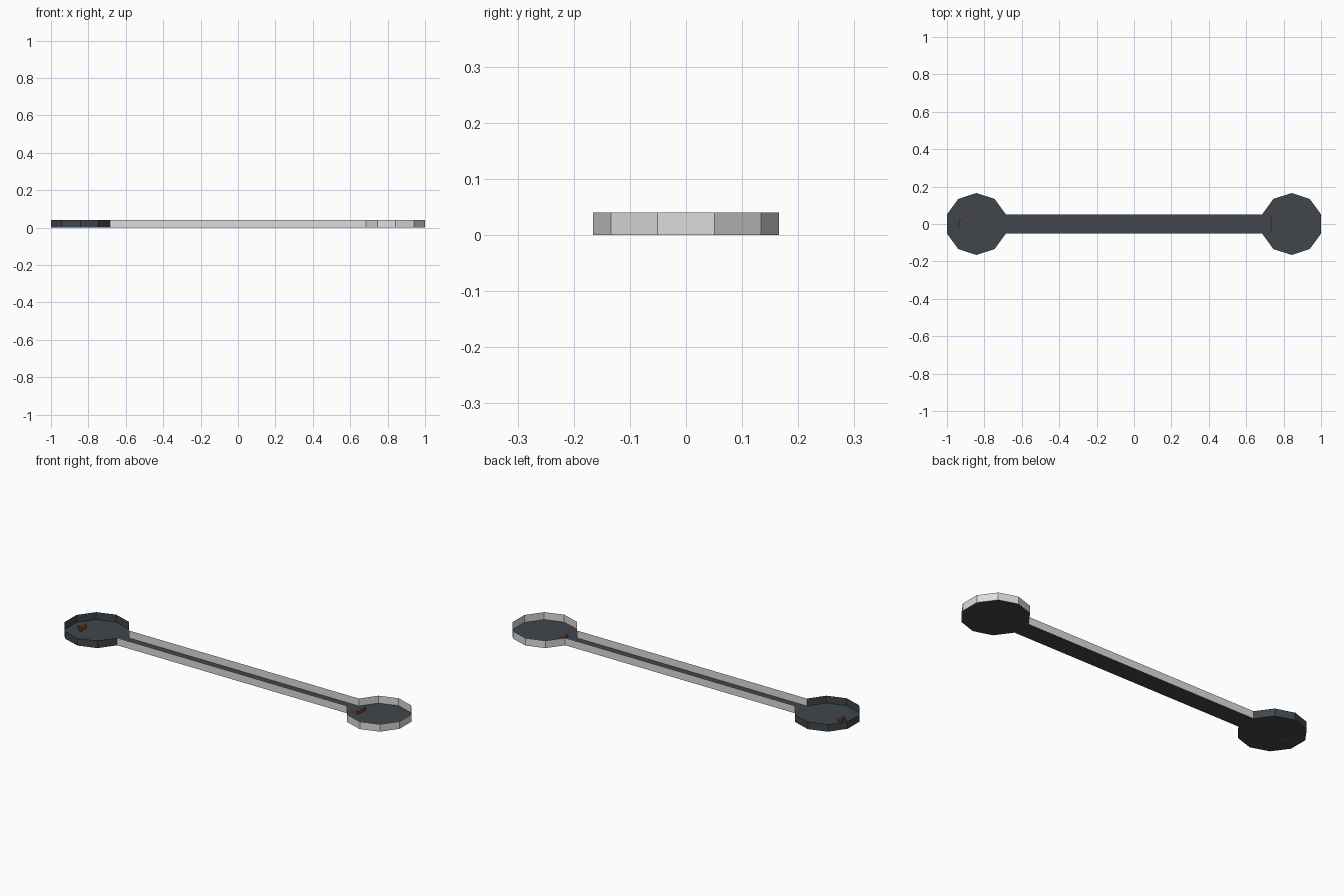
import bpy, math

if "Cube" in bpy.data.objects:
    bpy.data.objects.remove(bpy.data.objects["Cube"])

R = 0.1655                                   # end room circumradius
CX = 1 - R * math.cos(math.radians(18))      # end room centre
HW = R * math.sin(math.radians(18))          # half width of corridor
H = 0.04                                     # wall height


def material(name, rgb):
    m = bpy.data.materials.new(name)
    m.diffuse_color = (*rgb, 1)
    m.use_nodes = True
    m.node_tree.nodes["Principled BSDF"].inputs["Base Color"].default_value = m.diffuse_color
    return m


dark = material("dark slate", (0.052, 0.062, 0.072))
pale = material("pale grey", (0.72, 0.72, 0.72))
wood = material("brown wood", (0.2, 0.075, 0.025))


def make(name, verts, faces, mat):
    me = bpy.data.meshes.new(name)
    me.from_pydata(verts, [], faces)
    me.materials.append(mat)
    ob = bpy.data.objects.new(name, me)
    bpy.context.collection.objects.link(ob)
    return ob


def room_outline(side):
    # ten corners, starting and ending at the doorway so the open side is skipped
    pts = []
    for k in range(10):
        a = math.radians(18 + 36 * k)
        pts.append((side * (CX - R * math.cos(a)), -side * R * math.sin(a)))
    return pts


def walls(name, path, mat):
    n = len(path)
    verts = [(x, y, z) for z in (0, H) for x, y in path]
    make(name, verts, [(i, i + 1, n + i + 1, n + i) for i in range(n - 1)], mat)


def box(name, x, y, z, sx, sy, sz, mat):
    bpy.ops.mesh.primitive_cube_add(size=1, location=(x, y, z + sz / 2))
    ob = bpy.context.object
    ob.name = name
    ob.scale = (sx, sy, sz)
    ob.data.materials.append(mat)


# end rooms: floors and thin open-topped walls
for side, label, mat in ((-1, "left", dark), (1, "right", pale)):
    pts = room_outline(side)
    make(label + "_room_floor", [(x, y, 0) for x, y in pts], [tuple(range(10))], dark)
    walls(label + "_room_walls", pts, mat)

# corridor joining the rooms
DX = CX - R * math.cos(math.radians(18))
make("corridor_floor", [(-DX, -HW, 0), (DX, -HW, 0), (DX, HW, 0), (-DX, HW, 0)],
     [(0, 1, 2, 3)], dark)
walls("corridor_front_wall", [(-DX, -HW), (DX, -HW)], pale)
walls("corridor_back_wall", [(DX, HW), (-DX, HW)], pale)

# small desk and seat in the left room
box("desk", -0.927, 0, 0, 0.013, 0.046, 0.022, wood)
box("seat", -0.947, 0, 0, 0.014, 0.014, 0.014, wood)

# low bench inside the right doorway
box("bench", 0.733, 0, 0, 0.012, 0.068, 0.016, wood)
